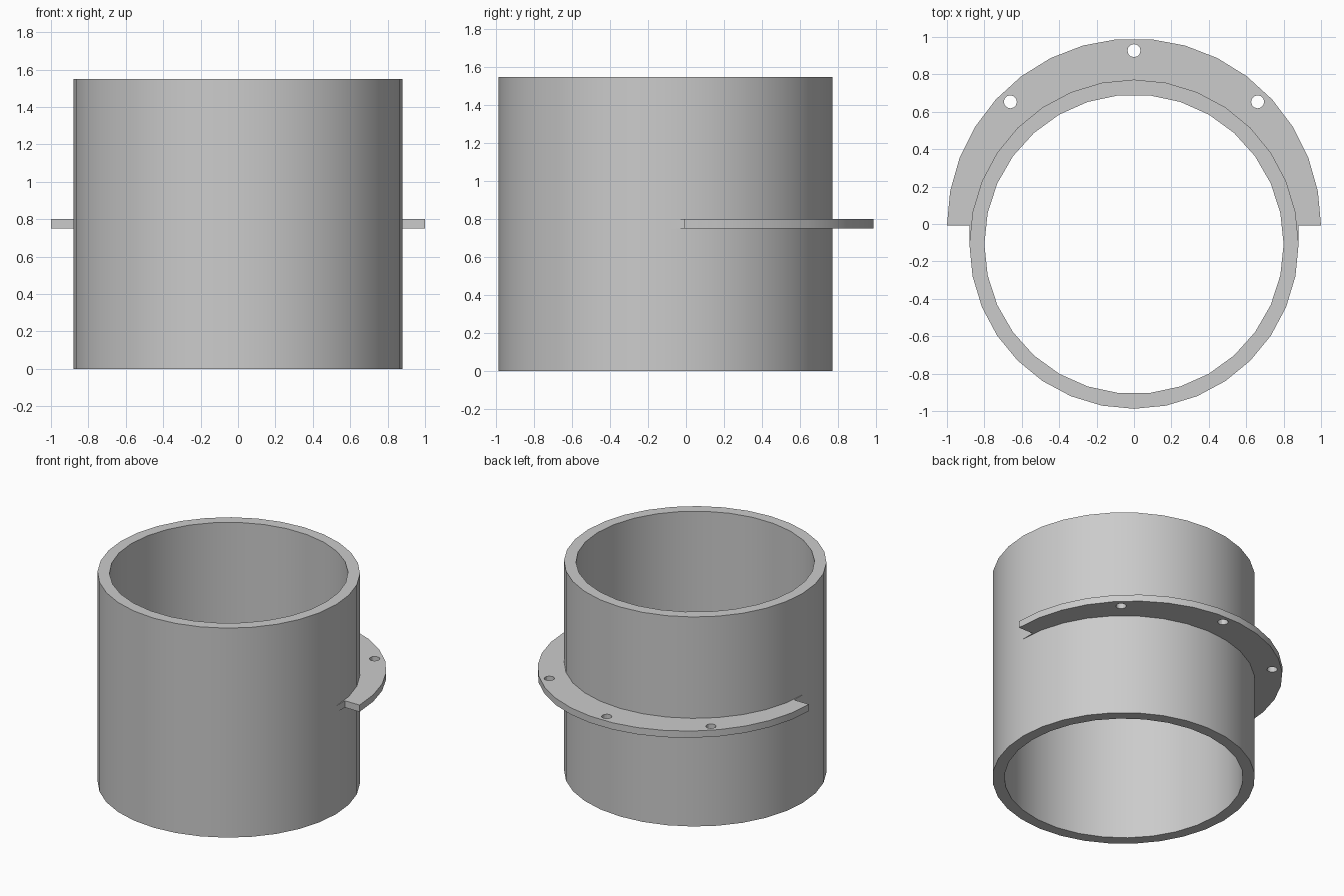
import bpy, bmesh
from math import sin, cos, pi, radians
from mathutils import Vector

cube = bpy.data.objects.get("Cube")
if cube:
    bpy.data.objects.remove(cube)

# Main dimensions
FLANGE_Y = -0.008
TUBE_Y = FLANGE_Y - 0.1
TUBE_R, BORE_R, TUBE_H = 0.88, 0.80, 1.55
FLANGE_R, FLANGE_Z, FLANGE_T = 1.0, 0.75, 0.05
HOLE_R, HOLE_RING = 0.035, 0.935

grey = bpy.data.materials.new("plain grey")
grey.use_nodes = True
colour = (0.6, 0.6, 0.6, 1)
grey.diffuse_color = colour
grey.node_tree.nodes["Principled BSDF"].inputs["Base Color"].default_value = colour


def arc(x, y, r, steps, start=0, end=pi):
    """Points along an arc, both ends included."""
    return [(x + r * cos(start + (end - start) * i / steps),
             y + r * sin(start + (end - start) * i / steps)) for i in range(steps + 1)]


def ring(x, y, r, sides):
    return arc(x, y, r, sides, 0, 2 * pi)[:-1]


def extruded_plate(name, outlines, z, height):
    """Fill an outline with holes and extrude it upwards."""
    bm = bmesh.new()
    for points in outlines:
        verts = [bm.verts.new((px, py, z)) for px, py in points]
        for a, b in zip(verts, verts[1:] + verts[:1]):
            bm.edges.new((a, b))
    bmesh.ops.triangle_fill(bm, edges=bm.edges[:], use_beauty=True)
    grown = bmesh.ops.extrude_face_region(bm, geom=bm.faces[:], use_keep_orig=True)
    top = [v for v in grown["geom"] if isinstance(v, bmesh.types.BMVert)]
    bmesh.ops.translate(bm, verts=top, vec=Vector((0, 0, height)))
    bmesh.ops.recalc_face_normals(bm, faces=bm.faces[:])
    mesh = bpy.data.meshes.new(name)
    bm.to_mesh(mesh)
    bm.free()
    mesh.materials.append(grey)
    obj = bpy.data.objects.new(name, mesh)
    bpy.context.collection.objects.link(obj)
    bpy.ops.object.select_all(action="DESELECT")
    obj.select_set(True)
    bpy.context.view_layer.objects.active = obj
    bpy.ops.object.shade_smooth_by_angle(angle=radians(30))
    return obj


# Open tube
extruded_plate("tube", [ring(0, TUBE_Y, TUBE_R, 32), ring(0, TUBE_Y, BORE_R, 30)], 0, TUBE_H)

# Half-ring flange hugging the back of the tube, with short tangent tails at its ends
outline = arc(0, FLANGE_Y, FLANGE_R, 17)
outline += [(-TUBE_R, FLANGE_Y)] + arc(0, TUBE_Y, TUBE_R, 16, pi, 0) + [(TUBE_R, FLANGE_Y)]

# Bolt holes spread around the flange
holes = [ring(HOLE_RING * cos(radians(a)), FLANGE_Y + HOLE_RING * sin(radians(a)), HOLE_R, 12)
         for a in (45, 90, 135)]
extruded_plate("flange", [outline] + holes, FLANGE_Z, FLANGE_T)
